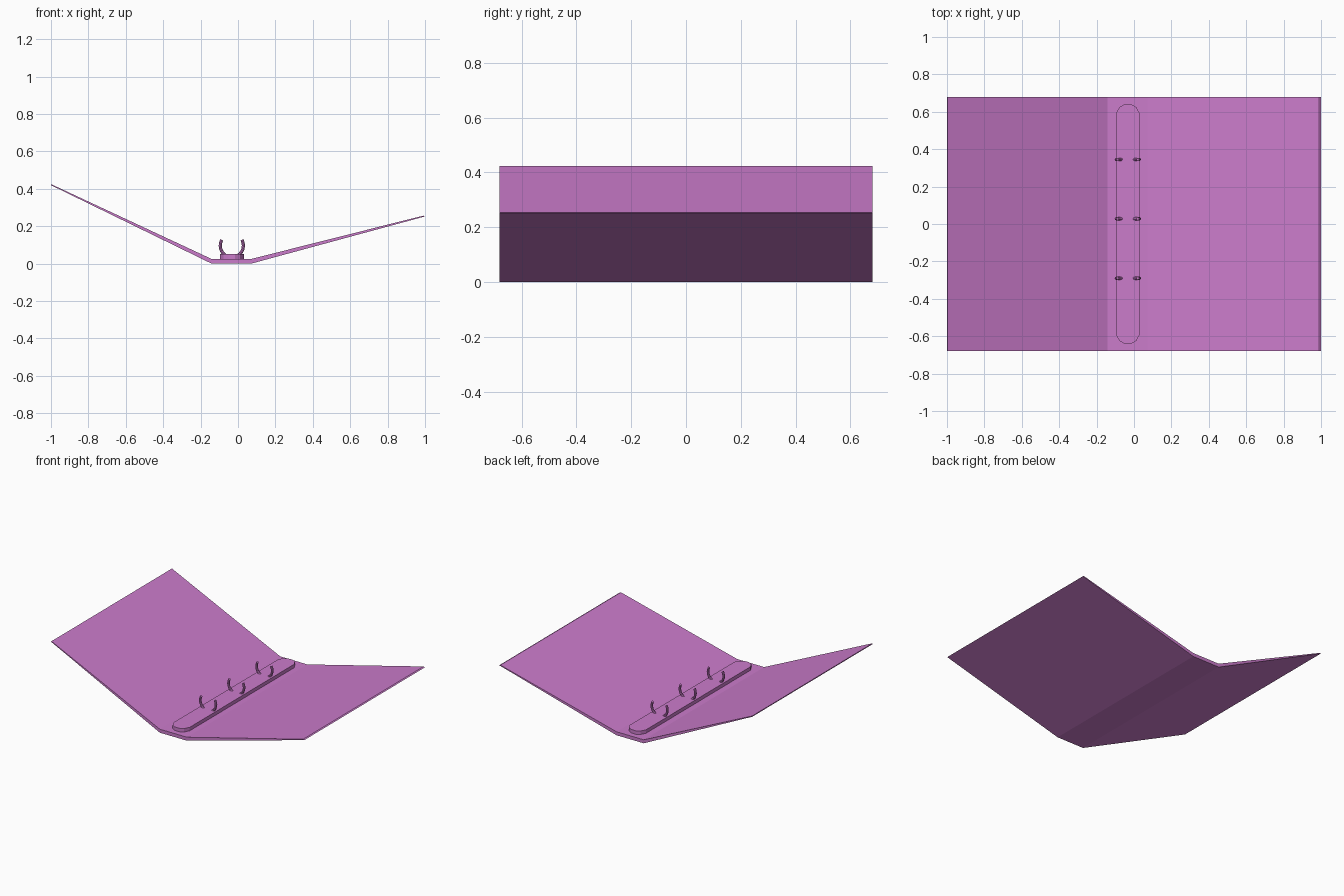
import bpy, bmesh, math

if "Cube" in bpy.data.objects:
    bpy.data.objects.remove(bpy.data.objects["Cube"])

pink = bpy.data.materials.new("pink")
pink.diffuse_color = (0.60, 0.20, 0.60, 1)
pink.use_nodes = True
pink.node_tree.nodes["Principled BSDF"].inputs["Base Color"].default_value = pink.diffuse_color
CX = -0.033  # centre line of the ring mechanism


def prism(name, outline, to_3d, a, b):
    """Extrude a 2D outline between depths a and b."""
    bm = bmesh.new()
    lo = [bm.verts.new(to_3d(u, v, a)) for u, v in outline]
    hi = [bm.verts.new(to_3d(u, v, b)) for u, v in outline]
    bm.faces.new(lo)
    bm.faces.new(hi[::-1])
    n = len(outline)
    for i in range(n):
        j = (i + 1) % n
        bm.faces.new((lo[i], lo[j], hi[j], hi[i]))
    bmesh.ops.recalc_face_normals(bm, faces=bm.faces[:])
    me = bpy.data.meshes.new(name)
    bm.to_mesh(me)
    bm.free()
    me.materials.append(pink)
    ob = bpy.data.objects.new(name, me)
    bpy.context.collection.objects.link(ob)
    return ob


def xz(u, v, d):
    return (u, d, v)


def xy(u, v, d):
    return (u, v, d)


# Cover boards and spine, tapering towards the free edges
prism("left_cover", [(-0.142, 0.0), (-0.142, 0.025), (-0.998, 0.424), (-1.0, 0.419)], xz, -0.68, 0.68)
prism("spine", [(-0.142, 0.0), (0.072, 0.0), (0.072, 0.025), (-0.142, 0.025)], xz, -0.68, 0.68)
prism("right_cover", [(0.072, 0.0), (1.0, 0.252), (0.99, 0.256), (0.072, 0.025)], xz, -0.68, 0.68)

# Metal base plate with faceted rounded ends
end = [(0.064, 0.59), (0.045, 0.625), (0.018, 0.64)]
half = end + [(-x, y) for x, y in reversed(end)]
plate = [(CX + x, y) for x, y in half] + [(CX - x, -y) for x, y in half]
prism("base_plate", plate, xy, 0.024, 0.05)

# Open rings: tube swept along an arc with a gap at the top
N, S, R, r = 16, 8, 0.062, 0.0085
for k, y in enumerate((-0.29, 0.028, 0.345)):
    bm = bmesh.new()
    loops = []
    for i in range(N + 1):
        a = math.radians(-210 + 240 * i / N)
        loop = []
        for j in range(S):
            t = 2 * math.pi * j / S
            q = R + r * math.cos(t)
            loop.append(bm.verts.new((CX + q * math.cos(a), y + r * math.sin(t), 0.096 + q * math.sin(a))))
        loops.append(loop)
    for p, q in zip(loops, loops[1:]):
        for j in range(S):
            bm.faces.new((p[j], p[(j + 1) % S], q[(j + 1) % S], q[j]))
    bm.faces.new(loops[0])
    bm.faces.new(loops[-1])
    bmesh.ops.recalc_face_normals(bm, faces=bm.faces[:])
    me = bpy.data.meshes.new(f"ring_{k + 1}")
    bm.to_mesh(me)
    bm.free()
    me.materials.append(pink)
    bpy.context.collection.objects.link(bpy.data.objects.new(me.name, me))
